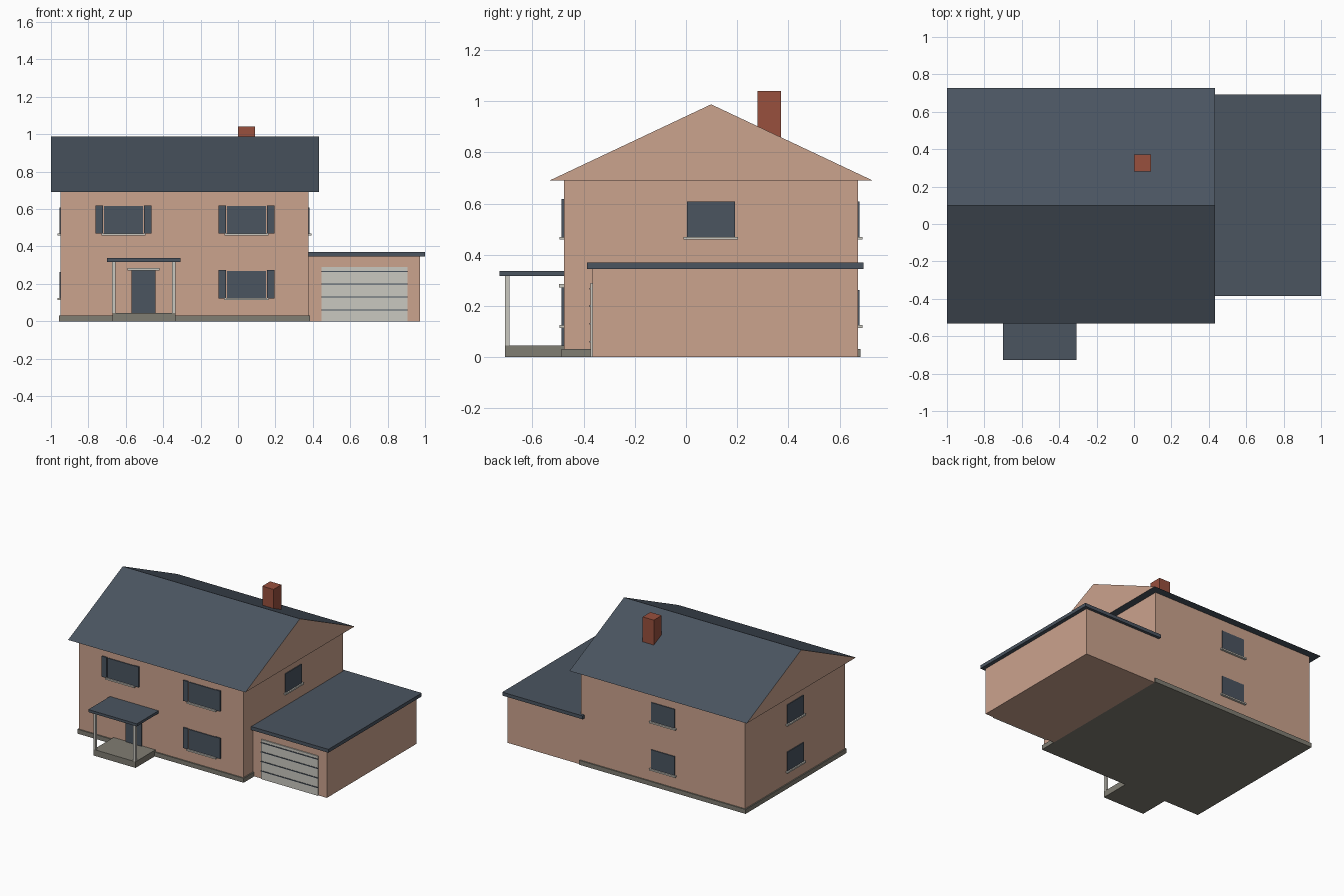
import bpy

if "Cube" in bpy.data.objects:
    bpy.data.objects.remove(bpy.data.objects["Cube"])


def material(name, r, g, b):
    m = bpy.data.materials.new(name)
    m.diffuse_color = (r, g, b, 1)
    m.use_nodes = True
    m.node_tree.nodes["Principled BSDF"].inputs["Base Color"].default_value = m.diffuse_color
    return m


TAN = material("tan_wall", 0.597, 0.366, 0.270)
SLATE = material("dark_slate", 0.069, 0.089, 0.117)
TRIM = material("pale_trim", 0.591, 0.578, 0.527)
STONE = material("grey_stone", 0.216, 0.205, 0.171)
BRICK = material("red_brick", 0.314, 0.080, 0.048)


def mesh_object(name, verts, faces, *mats):
    me = bpy.data.meshes.new(name)
    me.from_pydata(verts, [], faces)
    for m in mats:
        me.materials.append(m)
    ob = bpy.data.objects.new(name, me)
    bpy.context.collection.objects.link(ob)
    return ob


def box(name, x, y, z, mat):
    """Box from (min, max) pairs along each axis."""
    verts = [(a, b, c) for a in x for b in y for c in z]
    faces = [(0, 1, 3, 2), (4, 6, 7, 5), (0, 4, 5, 1),
             (2, 3, 7, 6), (0, 2, 6, 4), (1, 5, 7, 3)]
    return mesh_object(name, verts, faces, mat)


# House walls: extents
X0, X1, Y0, Y1 = -0.949, 0.377, -0.477, 0.672
EAVE, RIDGE, YM = 0.69, 0.987, 0.098

# Main volumes
box("house_walls", (X0, X1), (Y0, Y1), (0.01, EAVE), TAN)
box("foundation", (X0 - 0.009, X1 + 0.009), (Y0 - 0.009, Y1 + 0.009), (0, 0.032), STONE)
box("garage_walls", (X1, 0.973), (-0.364, Y1), (0, 0.345), TAN)
box("garage_roof", (0.35, 1.0), (-0.386, 0.692), (0.345, 0.37), SLATE)

# Gable roof: triangular prism with wall-coloured ends
profile = [(-0.532, EAVE), (0.728, EAVE), (YM, RIDGE)]
roof = mesh_object("gable_roof", [(x, y, z) for x in (-1.0, 0.432) for y, z in profile],
                   [(0, 2, 1), (3, 4, 5), (0, 1, 4, 3), (1, 2, 5, 4), (2, 0, 3, 5)],
                   SLATE, TAN)
for p in roof.data.polygons:
    p.material_index = 1 if abs(p.normal.x) > 0.9 else 0

box("chimney", (0.0, 0.091), (0.28, 0.371), (0.82, 1.04), BRICK)

# Porch: step, two posts, flat roof
box("porch_step", (-0.672, -0.333), (-0.706, Y0), (0, 0.045), STONE)
box("porch_roof", (-0.70, -0.308), (-0.728, Y0), (0.318, 0.337), SLATE)
for side, x in (("left", -0.674), ("right", -0.353)):
    box("porch_post_" + side, (x, x + 0.018), (-0.706, -0.688), (0.045, 0.318), TRIM)

# Front door with lintel
box("front_door", (-0.57, -0.44), (Y0 - 0.009, Y0), (0.045, 0.272), SLATE)
box("door_lintel", (-0.59, -0.42), (Y0 - 0.018, Y0), (0.272, 0.286), TRIM)


# Wall plate: u is the range along the wall, d how far it stands out
def wall_plate(name, wall, u, z, d, mat):
    if wall == "front":
        box(name, u, (Y0 - d, Y0), z, mat)
    elif wall == "back":
        box(name, u, (Y1, Y1 + d), z, mat)
    elif wall == "left":
        box(name, (X0 - d, X0), u, z, mat)
    else:
        box(name, (X1, X1 + d), u, z, mat)


def window(wall, c, z, half, top, shutters=False):
    tag = wall + "_window"
    wall_plate(tag + "_glass", wall, (c - half, c + half), (z, z + top), 0.006, SLATE)
    wall_plate(tag + "_sill", wall, (c - half - 0.012, c + half + 0.012),
               (z - 0.011, z), 0.016, TRIM)
    if shutters:
        for a in (c - half - 0.044, c + half + 0.005):
            wall_plate(tag + "_shutter", wall, (a, a + 0.039),
                       (z - 0.002, z + top + 0.003), 0.009, SLATE)


LOW, HIGH = 0.125, 0.47
for c, z in ((-0.612, HIGH), (0.046, HIGH), (0.046, LOW)):
    window("front", c, z, 0.105, 0.145, True)
for wall, c, levels in (("back", -0.287, (LOW, HIGH)), ("left", 0.097, (LOW, HIGH)),
                        ("right", 0.097, (HIGH,))):
    for z in levels:
        window(wall, c, z, 0.094, 0.138)

# Garage door with dark panel joints
box("garage_door", (0.447, 0.905), (-0.372, -0.364), (0, 0.289), TRIM)
for z in (0.06, 0.13, 0.2, 0.267):
    box("garage_door_joint", (0.447, 0.905), (-0.376, -0.372), (z - 0.003, z + 0.003), SLATE)
